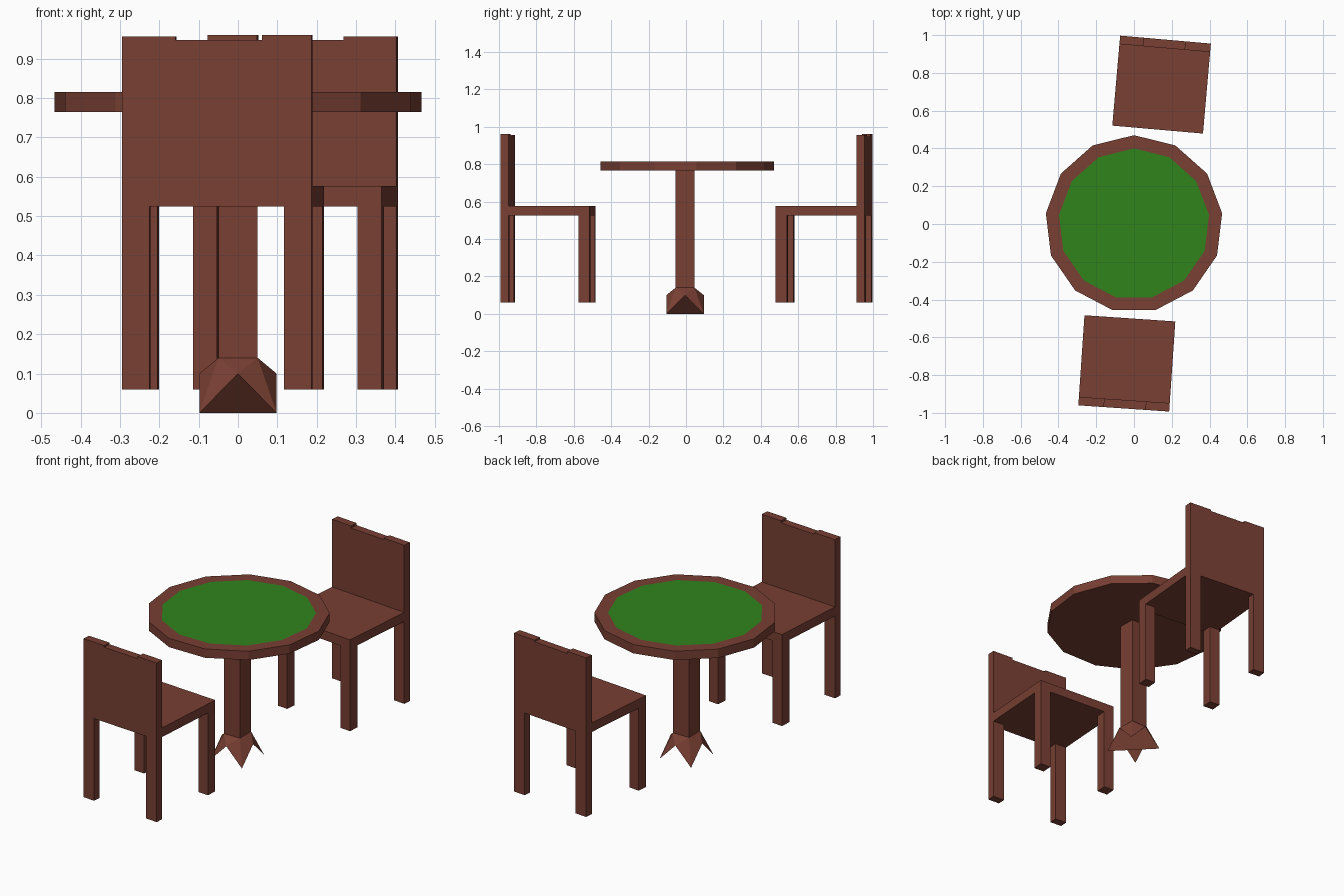
import bpy, bmesh
from math import sin, cos, pi, radians
from mathutils import Matrix

if "Cube" in bpy.data.objects:
    bpy.data.objects.remove(bpy.data.objects["Cube"])


def material(name, color):
    m = bpy.data.materials.new(name)
    m.diffuse_color = color
    m.use_nodes = True
    m.node_tree.nodes["Principled BSDF"].inputs["Base Color"].default_value = m.diffuse_color
    return m


wood = material("wood", (0.19, 0.05, 0.033, 1))
felt = material("felt", (0.03, 0.23, 0.012, 1))


def finish(name, bm, mats=(wood,), matrix=None):
    bmesh.ops.recalc_face_normals(bm, faces=bm.faces[:])
    me = bpy.data.meshes.new(name)
    bm.to_mesh(me)
    bm.free()
    for m in mats:
        me.materials.append(m)
    ob = bpy.data.objects.new(name, me)
    bpy.context.collection.objects.link(ob)
    if matrix:
        ob.matrix_world = matrix
    return ob


def box(name, x0, x1, y0, y1, z0, z1, matrix=None):
    bm = bmesh.new()
    bmesh.ops.create_cube(bm, size=1)
    for v in bm.verts:
        v.co = (x0 if v.co.x < 0 else x1, y0 if v.co.y < 0 else y1, z0 if v.co.z < 0 else z1)
    return finish(name, bm, (wood,), matrix)


# Table top: 13-sided disc with a flush felt panel
bm = bmesh.new()


def ring(r, z):
    return [bm.verts.new((r * sin(2 * pi * k / 13), r * cos(2 * pi * k / 13), z)) for k in range(13)]


low, high, inner = ring(0.47, 0.765), ring(0.47, 0.815), ring(0.40, 0.815)
bm.faces.new(low)
for a, b in ((low, high), (high, inner)):
    for k in range(13):
        n = (k + 1) % 13
        bm.faces.new((a[k], a[n], b[n], b[k]))
bm.faces.new(inner).material_index = 1
finish("table_top", bm, (wood, felt))

# Pedestal: square column flaring into a four-pointed foot
CY = -0.005
bm = bmesh.new()
around = [(-1, -1), (0, -1), (1, -1), (1, 0), (1, 1), (0, 1), (-1, 1), (-1, 0)]
top = [bm.verts.new((x * 0.05, y * 0.05 + CY, 0.765)) for x, y in around]
neck = [bm.verts.new((x * 0.05, y * 0.05 + CY, 0.14)) for x, y in around]
# corners touch the ground, side midpoints arch up
foot = [bm.verts.new((x * 0.098, y * 0.1 + CY, 0.0 if x * y else 0.1)) for x, y in around]
bm.faces.new(top)
for k in range(8):
    n = (k + 1) % 8
    bm.faces.new((top[k], top[n], neck[n], neck[k]))
    c, m = (k, n) if k % 2 == 0 else (n, k)
    bm.faces.new((neck[c], foot[c], foot[m]))
    bm.faces.new((neck[c], foot[m], neck[m]))
# folded underside
for idx in ((7, 0, 1), (3, 4, 5), (2, 1, 7, 6), (2, 3, 5, 6)):
    bm.faces.new([foot[i] for i in idx])
finish("pedestal", bm)


# Chair, local frame: backrest on -y
def chair(prefix, loc, angle):
    mat = Matrix.Translation(loc) @ Matrix.Rotation(radians(angle), 4, 'Z')
    w, d, t = 0.241, 0.239, 0.045
    box(prefix + "_seat", -w, w, -d + t, d, 0.525, 0.577, mat)
    for side, s in (("left", -1), ("right", 1)):
        a, b = sorted((s * w, s * (w - 0.07)))
        box(f"{prefix}_rear_leg_{side}", a, b, -d, -d + t, 0.06, 0.525, mat)
        a, b = sorted((s * w, s * (w - 0.062)))
        box(f"{prefix}_front_leg_{side}", a, b, d - 0.06, d, 0.06, 0.525, mat)
    # Backrest: one panel with a slightly stepped top edge
    profile = [(-w, 0.525), (w, 0.525), (w, 0.96), (0.115, 0.96),
               (0.115, 0.948), (-0.105, 0.948), (-0.105, 0.957), (-w, 0.957)]
    bm = bmesh.new()
    face = bm.faces.new([bm.verts.new((x, -d, z)) for x, z in profile])
    ext = bmesh.ops.extrude_face_region(bm, geom=[face], use_keep_orig=True)
    for v in ext["geom"]:
        if isinstance(v, bmesh.types.BMVert):
            v.co.y += t
    finish(prefix + "_backrest", bm, (wood,), mat)


chair("front_chair", (-0.038, -0.738, 0), -3.9)
chair("back_chair", (0.146, 0.738, 0), 175)
